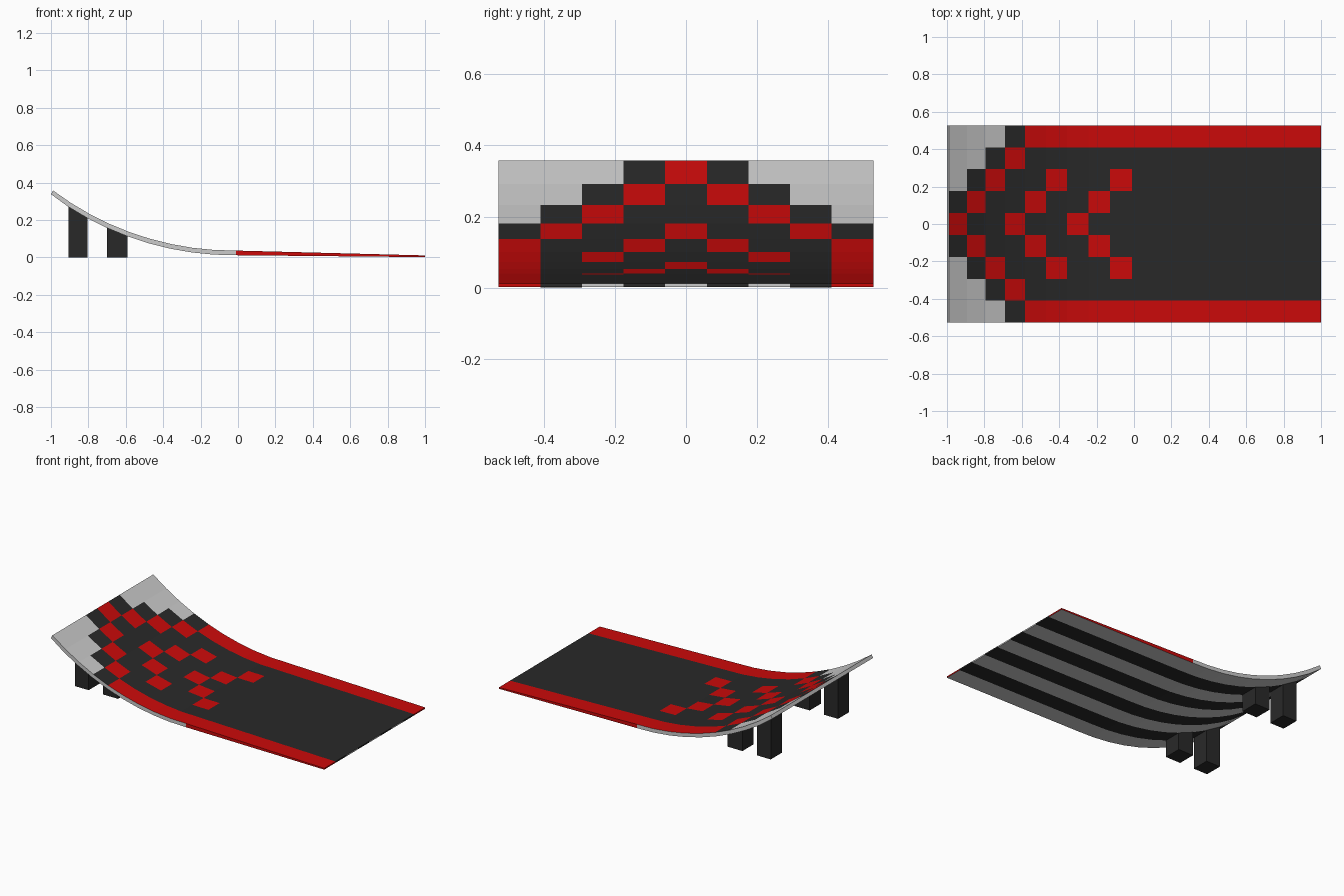
import bpy, bmesh, math
from mathutils import Vector

if "Cube" in bpy.data.objects:
    bpy.data.objects.remove(bpy.data.objects["Cube"])

GREY, DARK, RED = 0, 1, 2
COLS, HALF = 9, 0.527
YS = [-HALF + 2 * HALF * i / COLS for i in range(COLS + 1)]


def material(name, rgb):
    m = bpy.data.materials.new(name)
    m.diffuse_color = (*rgb, 1)
    m.use_nodes = True
    m.node_tree.nodes["Principled BSDF"].inputs["Base Color"].default_value = m.diffuse_color
    return m


MATS = [None, material("dark", (0.022, 0.022, 0.022)), material("red", (0.6, 0.003, 0.003))]


def slab(name, top, bottom, top_col, side_col, end_cols):
    """Sheet of tiles between two x/z profiles, striped underneath."""
    bm = bmesh.new()
    grid = [[[bm.verts.new((x, y, z)) for y in YS] for x, z in prof] for prof in (top, bottom)]
    t, b = grid
    n = len(top) - 1

    def face(vs, mat):
        bm.faces.new(vs).material_index = mat

    for c in range(COLS):
        d = abs(c - 4)
        stripe = DARK if d % 2 else GREY
        for r in range(n):
            face((t[r][c], t[r + 1][c], t[r + 1][c + 1], t[r][c + 1]), top_col(r, d))
            face((b[r][c], b[r][c + 1], b[r + 1][c + 1], b[r + 1][c]), stripe)
        face((t[0][c], t[0][c + 1], b[0][c + 1], b[0][c]), end_cols[0](d))
        face((t[n][c], b[n][c], b[n][c + 1], t[n][c + 1]), end_cols[1](d))
    for r in range(n):
        face((t[r][0], b[r][0], b[r + 1][0], t[r + 1][0]), side_col)
        face((t[r][-1], t[r + 1][-1], b[r + 1][-1], b[r][-1]), side_col)
    bmesh.ops.recalc_face_normals(bm, faces=bm.faces)
    me = bpy.data.meshes.new(name)
    bm.to_mesh(me)
    bm.free()
    for m in MATS:
        me.materials.append(m)
    ob = bpy.data.objects.new(name, me)
    bpy.context.collection.objects.link(ob)
    return ob


# Curved profile: nine equal segments, each a little steeper, stored tip first
top = [Vector((-0.012, 0.037))]
angles = [math.radians(1.6 + 4.15 * k) for k in range(9)]
for a in angles:
    top.append(top[-1] + 0.1163 * Vector((-math.cos(a), math.sin(a))))
bottom = []
for i, p in enumerate(top):
    a = math.radians(1.6 + 4.15 * (i - 0.5))
    bottom.append(p - 0.025 * Vector((math.sin(a), math.cos(a))))
top.reverse()
bottom.reverse()
bottom[0].x = -1.0


# Chevron tile pattern
def chevrons(r, d):
    if r < d - 1:
        return GREY
    if r == d or (d == 4 and r > d) or (d <= 2 and (r - d) % 3 == 0):
        return RED
    return DARK


slab("curved_ramp", top, bottom, chevrons, GREY, (lambda d: GREY, lambda d: GREY))

# Thin straight run-out
slab("straight_ramp", [(-0.012, 0.037), (1, 0.011)], [(-0.012, 0.012), (1, 0.002)],
     lambda r, d: RED if d == 4 else DARK, RED,
     (lambda d: GREY, lambda d: RED if d == 4 else (DARK if d % 2 else GREY)))

# Legs: drop from the second and fourth underside rows to the ground
for row, label in ((1, "outer"), (3, "inner")):
    for c, side in ((1, "front"), (7, "back")):
        p, q = bottom[row], bottom[row + 1]
        y0, y1 = YS[c], YS[c + 1]
        vs = [(x, y, z) for x, zt in (p, q) for y in (y0, y1) for z in (0, zt)]
        me = bpy.data.meshes.new(f"{side}_{label}_leg")
        me.from_pydata(vs, [], [(0, 1, 3, 2), (4, 6, 7, 5), (0, 4, 5, 1),
                                (2, 3, 7, 6), (0, 2, 6, 4), (1, 5, 7, 3)])
        me.materials.append(MATS[1])
        ob = bpy.data.objects.new(me.name, me)
        bpy.context.collection.objects.link(ob)
